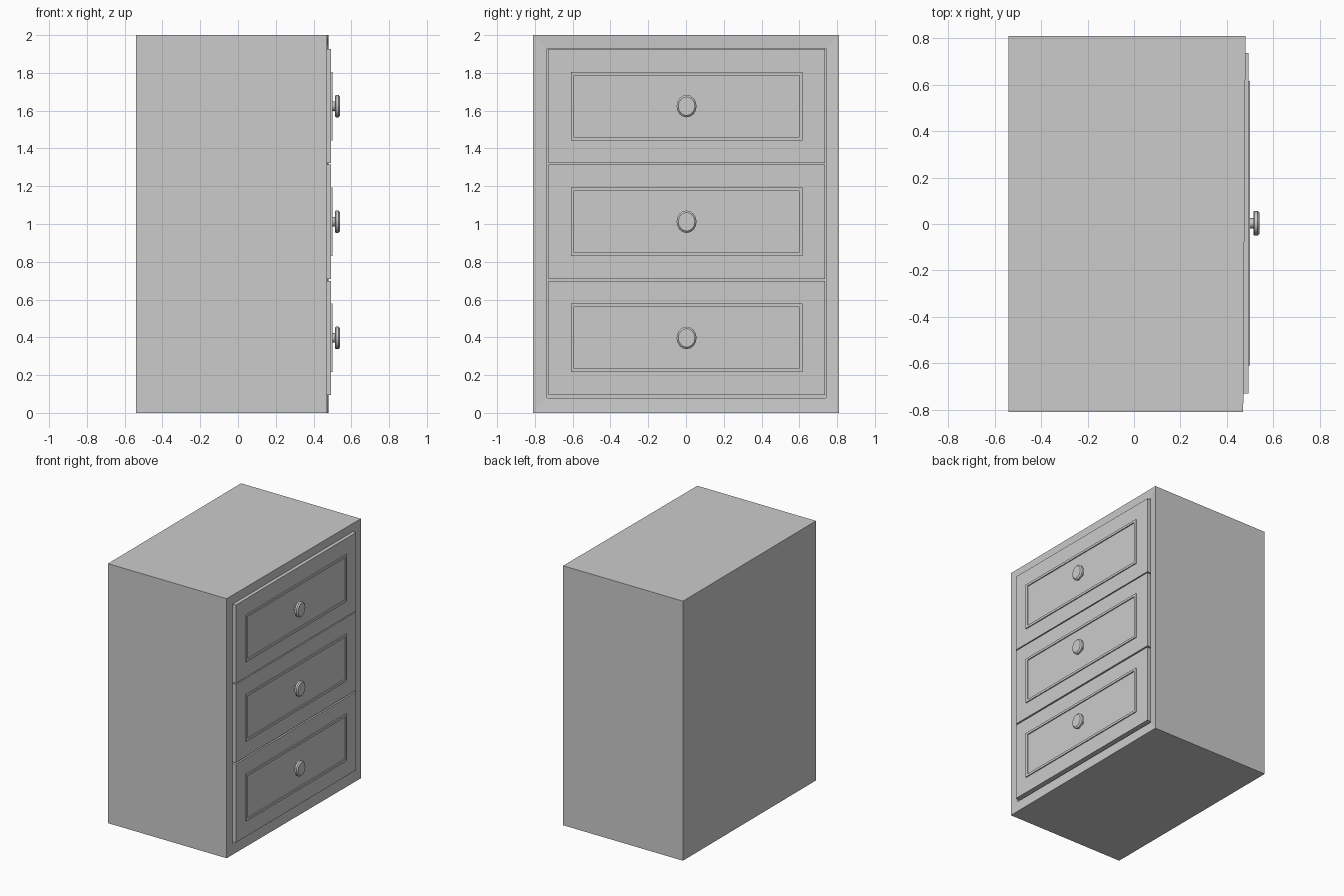
import bpy, bmesh, math

if "Cube" in bpy.data.objects:
    bpy.data.objects.remove(bpy.data.objects["Cube"])

YC = 0.003                      # centre line of the drawers
HALF_W, DRAWER_H = 0.732, 0.604
DRAWER_Z = (0.397, 1.012, 1.624)


def finish(bm, name):
    bmesh.ops.recalc_face_normals(bm, faces=bm.faces)
    mesh = bpy.data.meshes.new(name)
    bm.to_mesh(mesh)
    bm.free()
    obj = bpy.data.objects.new(name, mesh)
    bpy.context.collection.objects.link(obj)
    return obj


def box(name, x, y, z):
    bm = bmesh.new()
    bmesh.ops.create_cube(bm, size=1)
    for v in bm.verts:
        v.co = [r[0] if c < 0 else r[1] for c, r in zip(v.co, (x, y, z))]
    return finish(bm, name)


def ring(bm, x, y0, y1, z0, z1):
    return [bm.verts.new((x, y, z)) for y, z in
            ((y0, z0), (y1, z0), (y1, z1), (y0, z1))]


def bridge(bm, a, b):
    n = len(a)
    for i in range(n):
        bm.faces.new((a[i], a[(i + 1) % n], b[(i + 1) % n], b[i]))


# Carcass: closed box with a shallow recess behind the drawer fronts
bm = bmesh.new()
rings = [ring(bm, -0.541, -0.81, 0.81, 0, 2),
         ring(bm, 0.47, -0.81, 0.81, 0, 2),
         ring(bm, 0.47, -0.736, 0.742, 0.08, 1.93),
         ring(bm, 0.43, -0.736, 0.742, 0.08, 1.93)]
for v in rings[1]:
    if v.co.y > 0:
        v.co.x = 0.48           # front edge flares slightly on this side
for a, b in zip(rings, rings[1:]):
    bridge(bm, a, b)
bm.faces.new(rings[0])
bm.faces.new(rings[-1])
finish(bm, "carcass")


# Raised rectangular moulding on a drawer front
def moulding(name, zc, hw=0.613, hh=0.181, t=0.018):
    bm = bmesh.new()
    loops = [ring(bm, x, YC - hw + d, YC + hw - d, zc - hh + d, zc + hh - d)
             for x, d in ((0.485, 0), (0.5, 0), (0.5, t), (0.485, t))]
    for i in range(4):
        bridge(bm, loops[i], loops[(i + 1) % 4])
    finish(bm, name)


# Turned knob, slightly taller than wide
def knob(name, zc, sides=16):
    profile = ((0.485, 0.022), (0.514, 0.022), (0.514, 0.048),
               (0.518, 0.053), (0.532, 0.053), (0.541, 0.044))
    bm = bmesh.new()
    loops = []
    for x, r in profile:
        loops.append([bm.verts.new((x, YC + r * math.cos(a), zc + 1.12 * r * math.sin(a)))
                      for a in (2 * math.pi * i / sides for i in range(sides))])
    for a, b in zip(loops, loops[1:]):
        bridge(bm, a, b)
    bm.faces.new(loops[0])
    bm.faces.new(loops[-1])
    obj = finish(bm, name)
    bpy.context.view_layer.objects.active = obj
    obj.select_set(True)
    bpy.ops.object.shade_smooth_by_angle(angle=math.radians(30))
    obj.select_set(False)


# Three drawers
for label, zc in zip(("bottom", "middle", "top"), DRAWER_Z):
    box(label + "_drawer_front", (0.431, 0.492), (YC - HALF_W, YC + HALF_W),
        (zc - DRAWER_H / 2, zc + DRAWER_H / 2))
    moulding(label + "_drawer_moulding", zc)
    knob(label + "_drawer_knob", zc)
